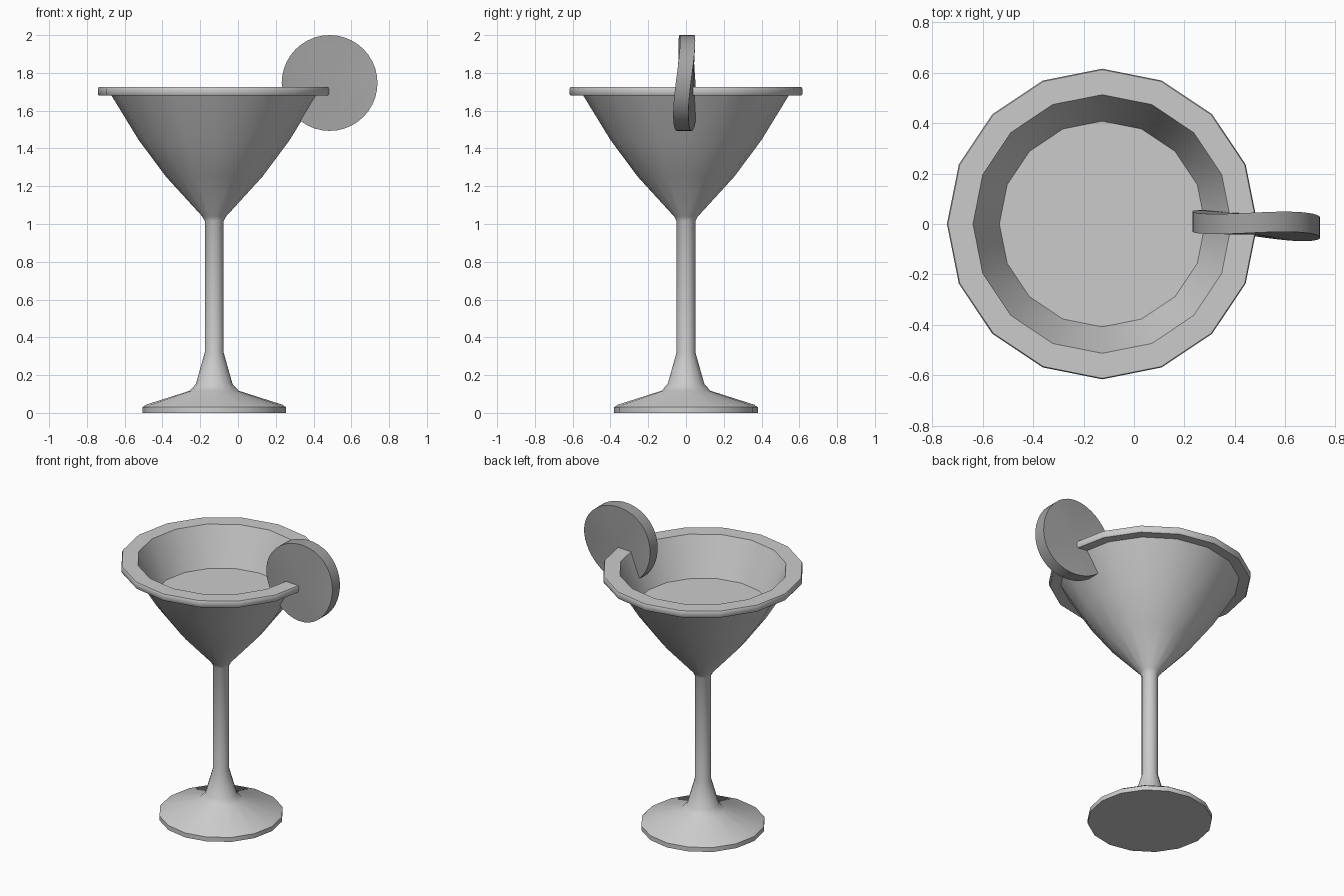
import bpy, bmesh, math

cube = bpy.data.objects.get("Cube")
if cube:
    bpy.data.objects.remove(cube)

SIDES = 16
AXIS_X = -0.126


def material(name, value):
    mat = bpy.data.materials.new(name)
    mat.use_nodes = True
    colour = (value, value, value, 1)
    mat.diffuse_color = colour
    mat.node_tree.nodes["Principled BSDF"].inputs["Base Color"].default_value = colour
    return mat


light_grey = material("light grey", 0.6)
mid_grey = material("mid grey", 0.36)


def finish(name, bm, mat, location, angle):
    bmesh.ops.recalc_face_normals(bm, faces=bm.faces)
    mesh = bpy.data.meshes.new(name)
    bm.to_mesh(mesh)
    bm.free()
    mesh.materials.append(mat)
    obj = bpy.data.objects.new(name, mesh)
    obj.location = location
    bpy.context.collection.objects.link(obj)
    bpy.ops.object.select_all(action="DESELECT")
    obj.select_set(True)
    bpy.context.view_layer.objects.active = obj
    bpy.ops.object.shade_smooth_by_angle(angle=math.radians(angle))


def lathe(name, profile):
    """Turn an (r, z) profile round the glass axis and cap both ends."""
    bm = bmesh.new()
    rings = []
    for r, z in profile:
        turn = [2 * math.pi * i / SIDES for i in range(SIDES)]
        rings.append([bm.verts.new((r * math.cos(a), r * math.sin(a), z)) for a in turn])
    for low, high in zip(rings, rings[1:]):
        for i in range(SIDES):
            j = (i + 1) % SIDES
            bm.faces.new((low[i], low[j], high[j], high[i]))
    bm.faces.new(rings[0])
    bm.faces.new(rings[-1])
    finish(name, bm, light_grey, (AXIS_X, 0, 0), 50)


# Foot, stem, bowl, rim and drink surface in one turned shape
lathe("glass", [
    (0.38, 0), (0.38, 0.03), (0.362, 0.043),
    (0.13, 0.117), (0.097, 0.153), (0.05, 0.32),
    (0.05, 1.015), (0.063, 1.04), (0.255, 1.25), (0.40, 1.445), (0.545, 1.682),
    (0.61, 1.679), (0.616, 1.687), (0.616, 1.716), (0.612, 1.724),
    (0.513, 1.724), (0.408, 1.475),
])

# Citrus slice: a thick disc with a gentle saddle warp, wedged over the rim
bm = bmesh.new()
bmesh.ops.create_circle(bm, cap_ends=True, cap_tris=True, segments=40, radius=0.2535)
disc = bmesh.ops.extrude_face_region(bm, geom=bm.faces[:])
for v in disc["geom"]:
    if isinstance(v, bmesh.types.BMVert):
        v.co.z = 0.08
for v in bm.verts:
    x, z, y = v.co
    bend = -0.002 - 0.048 * x + 0.03 * z + 0.376 * x * z
    v.co = (x, y - 0.04 + bend, z)
finish("citrus_slice", bm, mid_grey, (0.485, 0, 1.7465), 40)
